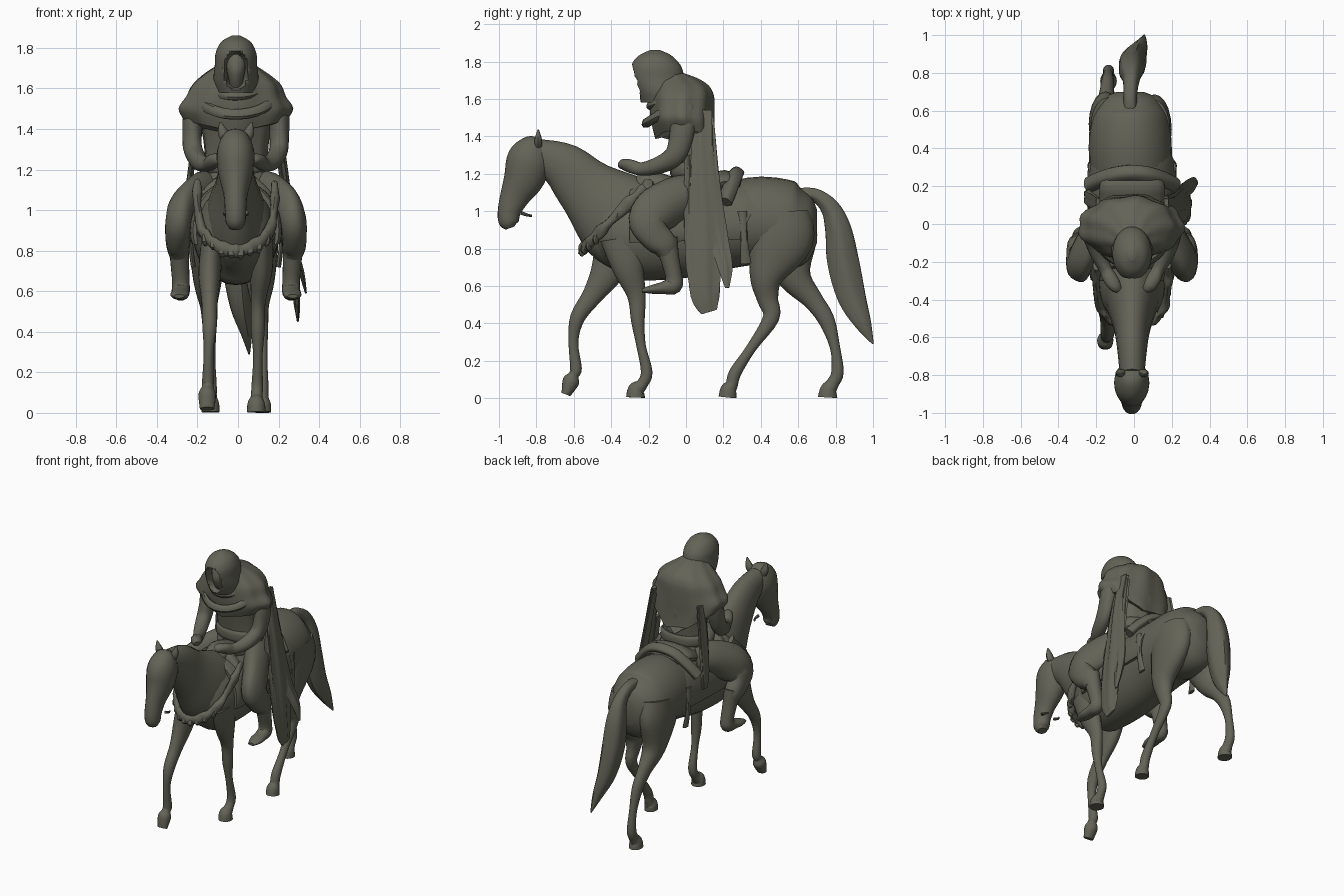
import bpy, bmesh, math, random
from mathutils import Vector

random.seed(4)
mat = bpy.data.materials.new("dark olive grey")
mat.diffuse_color = (0.125, 0.125, 0.095, 1)


def spline(p, steps):
    """Catmull-Rom through section tuples (x, y, z, a, b)."""
    out = []
    for i in range(len(p) - 1):
        q = [p[max(i - 1, 0)], p[i], p[i + 1], p[min(i + 2, len(p) - 1)]]
        for s in range(steps):
            t = s / steps
            out.append([0.5 * (2 * b + (c - a) * t + (2 * a - 5 * b + 4 * c - d) * t * t
                               + (3 * b - a - 3 * c + d) * t ** 3) for a, b, c, d in zip(*q)])
    return out + [list(p[-1])]


def loft(name, secs, sides=20, steps=4, ref=(1, 0, 0), rip=0, waves=6, twist=0.1, shape=None, level=False):
    """Elliptical skin along a path; a is the radius along ref, b across it. level keeps rings horizontal."""
    s = spline(secs, steps)
    bm, rings, ref = bmesh.new(), [], Vector(ref)
    for i, (x, y, z, a, b) in enumerate(s):
        t = (Vector(s[min(i + 1, len(s) - 1)][:3]) - Vector(s[max(i - 1, 0)][:3])).normalized()
        if level:
            t = Vector((0, 0, 1))
        u = (ref - t * ref.dot(t)).normalized()
        v = t.cross(u)
        ring = []
        for k in range(sides):
            g = 2 * math.pi * k / sides
            r = 1 + rip * math.sin(waves * g + twist * i)
            co = Vector((x, y, z)) + u * (max(a, .003) * r * math.cos(g)) + v * (max(b, .003) * r * math.sin(g))
            if shape:
                co = shape(co)
            co.z = max(co.z, 0)
            ring.append(bm.verts.new(co))
        rings.append(ring)
    for r0, r1 in zip(rings, rings[1:]):
        for k in range(sides):
            j = (k + 1) % sides
            bm.faces.new((r0[k], r0[j], r1[j], r1[k]))
    bm.faces.new(rings[0])
    bm.faces.new(rings[-1])
    bmesh.ops.recalc_face_normals(bm, faces=bm.faces)
    me = bpy.data.meshes.new(name)
    bm.to_mesh(me)
    bm.free()
    me.materials.append(mat)
    ob = bpy.data.objects.new(name, me)
    bpy.context.collection.objects.link(ob)
    return ob


def pair(name, secs, cx=-0.01, **kw):
    for m, side in ((1, "right"), (-1, "left")):
        loft(f"{name}_{side}", [(cx + m * q[0], *q[1:]) for q in secs], **kw)


# --- horse trunk, neck and head
loft("horse_body", [(-.02, .7, .92, .07, .09), (-.02, .66, .92, .15, .17), (-.02, .56, .92, .205, .235),
                    (-.02, .4, .95, .22, .235), (-.01, .2, .92, .215, .23), (-.01, 0, .89, .215, .245),
                    (-.01, -.2, .88, .205, .25), (-.01, -.35, .88, .185, .235),
                    (-.01, -.45, .86, .14, .16), (-.01, -.51, .84, .06, .08)], sides=28)
loft("horse_neck", [(-.01, -.22, .87, .15, .24), (-.01, -.36, .97, .15, .25), (-.01, -.53, 1.12, .1, .168),
                    (-.01, -.655, 1.24, .08, .128), (-.01, -.8, 1.31, .065, .08)])
loft("horse_head", [(-.012, -.78, 1.375, .04, .03), (-.012, -.8, 1.35, .07, .08), (-.012, -.835, 1.28, .093, .118),
                    (-.012, -.865, 1.18, .085, .11), (-.012, -.915, 1.08, .06, .08), (-.012, -.945, 1.0, .053, .062),
                    (-.012, -.948, .94, .048, .053), (-.012, -.94, .91, .03, .025)])
pair("ear", [(.05, -.79, 1.35, .025, .02), (.065, -.79, 1.385, .025, .02), (.078, -.79, 1.435, .004, .004)], sides=10)
pair("bit", [(.05, -.88, .99, .01, .01), (.055, -.85, .98, .008, .008), (.045, -.825, .975, .006, .006)], sides=8)

# --- horse legs, each running from shoulder or hip down to the hoof
loft("front_leg_right", [(.12, -.34, .86, .055, .12), (.115, -.31, .7, .055, .085), (.1, -.265, .55, .036, .05),
                         (.098, -.257, .41, .034, .036), (.098, -.24, .28, .023, .025), (.095, -.21, .14, .028, .031),
                         (.092, -.235, .075, .03, .031), (.09, -.265, .045, .043, .045), (.09, -.27, .004, .046, .05)])
loft("front_leg_left", [(-.13, -.37, .82, .055, .12), (-.14, -.42, .68, .055, .09), (-.14, -.5, .55, .04, .055),
                        (-.14, -.58, .43, .036, .04), (-.145, -.602, .3, .024, .026), (-.148, -.588, .16, .029, .031),
                        (-.15, -.6, .125, .029, .028), (-.152, -.615, .09, .043, .045), (-.152, -.642, .02, .036, .025)])
loft("hind_leg_right", [(.1, .5, .99, .09, .16), (.11, .5, .85, .09, .18), (.11, .43, .65, .07, .092),
                        (.11, .437, .53, .043, .057), (.115, .455, .43, .034, .044), (.12, .35, .27, .025, .027),
                        (.12, .265, .14, .03, .033), (.12, .245, .075, .031, .033), (.12, .228, .045, .042, .044),
                        (.12, .222, .004, .044, .048)])
loft("hind_leg_left", [(-.14, .51, .99, .09, .16), (-.15, .53, .84, .09, .175), (-.15, .58, .65, .07, .092),
                       (-.145, .675, .53, .043, .055), (-.14, .75, .42, .034, .044), (-.137, .797, .27, .025, .027),
                       (-.135, .81, .14, .03, .033), (-.135, .785, .08, .031, .034), (-.135, .762, .045, .042, .044),
                       (-.135, .757, .004, .044, .052)])
loft("tail", [(-.02, .56, 1.08, .04, .04), (-.02, .68, 1.09, .036, .035), (-.015, .77, 1.02, .045, .05),
              (-.015, .815, .9, .065, .07), (-.01, .84, .73, .07, .085), (.01, .885, .54, .055, .075),
              (.04, .945, .4, .03, .045), (.055, 1.0, .29, .004, .004)], rip=.05, waves=5)

# --- tack: blanket, saddle, rolls and fringed breast collar


def hem(co):
    return Vector((co.x, co.y, max(co.z, .84 + .03 * co.y)))


loft("saddle_blanket", [(-.01, -.3, .9, .2, .235), (-.01, -.27, .9, .225, .25), (-.01, 0, .9, .235, .25),
                        (-.01, .28, .92, .235, .245), (-.01, .32, .92, .225, .24)], sides=36, shape=hem)
loft("saddle", [(-.01, -.26, 1.13, .07, .05), (-.01, -.19, 1.155, .09, .06), (-.01, -.05, 1.12, .13, .06),
                (-.01, .12, 1.13, .17, .06), (-.01, .21, 1.16, .17, .06), (-.01, .29, 1.14, .13, .03)])
roll = [(-.23, 1.05), (-.17, 1.12), (-.09, 1.185), (0, 1.205), (.09, 1.185), (.17, 1.12), (.23, 1.05)]
loft("cantle_roll", [(x - .01, .27 - 1.2 * x * x, z, .04, .032) for x, z in roll], ref=(0, 1, 0), rip=.06, waves=4)
loft("pommel_roll", [(x * .65 - .01, -.2, z * .6 + .44, .035, .03) for x, z in roll], ref=(0, 1, 0), rip=.06)
pair("saddle_strap", [(.222, .3, 1.0, .012, .025), (.225, .31, .85, .012, .02), (.21, .32, .72, .012, .03)], sides=8)
half = [(.19, -.22, 1.13), (.19, -.33, 1.02), (.165, -.45, .9), (.09, -.525, .825)]
collar = half + [(0, -.55, .8)] + [(-x, y, z) for x, y, z in reversed(half)]
path = spline([(x - .01, y, z, .035, .022) for x, y, z in collar], 4)
loft("breast_collar", [(x, y, z, .028 + random.uniform(-.009, .01), .022 + random.uniform(-.006, .006))
                       for x, y, z, _, _ in path], steps=2, sides=12, ref=(0, 0, 1))
for i, (x, y, z, _, _) in enumerate(path[5:-5:2]):
    d = random.uniform(.03, .06)
    loft(f"collar_tassel_{i}", [(x, y - .005, z, .02, .014), (x, y - .01, z - d * .6, .02, .018),
                                (x, y, z - d, .008, .008)], sides=8, steps=2)

# --- rider body, limbs
loft("torso", [(-.01, -.01, 1.6, .17, .11), (-.01, .02, 1.46, .18, .125), (-.01, .03, 1.34, .16, .115),
               (-.01, .035, 1.22, .155, .105), (-.01, .04, 1.14, .18, .13), (-.01, .05, 1.05, .2, .15)],
     sides=32, rip=.025, waves=9, level=True)
loft("belt", [(-.01, .035, 1.26, .155, .11), (-.01, .035, 1.24, .17, .12), (-.01, .035, 1.2, .17, .12),
              (-.01, .035, 1.18, .155, .11)], level=True)
pair("arm", [(.17, .0, 1.58, .05, .06), (.21, -.01, 1.48, .05, .068), (.215, -.03, 1.37, .048, .062),
             (.21, -.07, 1.29, .046, .055), (.18, -.16, 1.24, .042, .045), (.14, -.24, 1.225, .034, .035),
             (.115, -.29, 1.24, .038, .036), (.09, -.33, 1.25, .033, .03), (.07, -.35, 1.245, .02, .018)],
     rip=.04, waves=3, twist=.5)
pair("trouser_leg", [(.1, .09, 1.09, .09, .1), (.17, -.02, 1.075, .085, .115), (.25, -.15, 1.01, .075, .122),
                     (.28, -.205, .95, .068, .105), (.287, -.175, .88, .064, .088), (.285, -.12, .82, .058, .075),
                     (.28, -.1, .77, .045, .05)], rip=.035, waves=4, twist=.3)
pair("boot", [(.282, -.11, .85, .05, .065), (.277, -.085, .74, .046, .05), (.272, -.065, .65, .043, .045),
              (.272, -.07, .605, .045, .05), (.275, -.12, .59, .044, .034), (.278, -.18, .582, .045, .024),
              (.28, -.235, .575, .025, .01)])

# --- cape, hood and hanging cloak strips


def cape_hem(co):
    w = min(1, max(0, (1.6 - co.z) / .15))
    drop = .06 if co.y < 0 else .06 + 1.0 * min(co.y, .12)
    co.z -= drop * w * (1 - min(1, abs(co.x + .01) / .27))
    return co


def face_hole(co):
    d = ((co.x + .01) / .058) ** 2 + ((co.z - 1.69) / .095) ** 2
    if co.y < -.15 and d < 1:
        co.y += .09 * min(1, 2.5 * (1 - d))
    return co


loft("shoulder_cape", [(-.01, -.08, 1.74, .06, .06), (-.01, -.05, 1.71, .1, .11), (-.01, -.025, 1.67, .16, .145),
                       (-.01, -.02, 1.62, .215, .165), (-.015, -.02, 1.56, .245, .17), (-.015, -.015, 1.5, .28, .165),
                       (-.015, .0, 1.445, .25, .16)],
     sides=48, rip=.03, waves=9, shape=cape_hem, level=True)
loft("hood", [(-.01, -.14, 1.58, .09, .1), (-.01, -.135, 1.64, .11, .13), (-.01, -.152, 1.71, .105, .142),
              (-.01, -.16, 1.775, .1, .134), (-.01, -.165, 1.83, .072, .09), (-.01, -.165, 1.862, .018, .025)],
     sides=56, steps=7, shape=face_hole, level=True)
loft("face", [(-.01, -.2, 1.78, .02, .02), (-.01, -.2, 1.74, .045, .04), (-.01, -.2, 1.69, .045, .05),
              (-.01, -.19, 1.64, .035, .045), (-.01, -.18, 1.6, .03, .03)], level=True)
for i, (rx, ry, z, tilt) in enumerate([(.13, .14, 1.625, .06), (.185, .165, 1.57, .1)]):
    loft(f"cowl_fold_{i}", [(-.01 + rx * math.cos(g), -.05 + ry * math.sin(g), z + tilt * math.sin(g), .026, .022)
                            for g in [math.pi * k / 8 for k in range(7, 18)]],
         steps=3, sides=10, ref=(0, 0, 1), rip=.08, waves=3)
strips = {
    "cloak_strip_long": [(.17, .09, 1.54, .015, .05), (.215, .09, 1.3, .015, .055), (.25, .1, 1.0, .018, .075),
                         (.275, .1, .75, .018, .08), (.29, .1, .55, .015, .07), (.295, .12, .46, .006, .04)],
    "cloak_strip_back": [(.17, .12, 1.5, .013, .03), (.225, .14, 1.15, .014, .04), (.265, .18, .85, .015, .042),
                         (.31, .21, .7, .013, .035), (.335, .22, .59, .004, .01)],
    "cloak_strip_front": [(.2, .03, 1.3, .012, .03), (.24, .03, 1.0, .015, .035), (.275, .04, .7, .014, .035),
                          (.28, .06, .52, .004, .012)],
    "cloak_strip_left": [(-.19, .1, 1.5, .013, .04), (-.225, .12, 1.25, .014, .045), (-.25, .14, 1.05, .014, .04),
                         (-.255, .15, .94, .006, .03)]}
for name, secs in strips.items():
    loft(name, secs, rip=.2, waves=5, twist=.15)

for ob in bpy.data.objects:
    ob.select_set(True)
    bpy.context.view_layer.objects.active = ob
bpy.ops.object.shade_smooth_by_angle(angle=math.radians(40))
